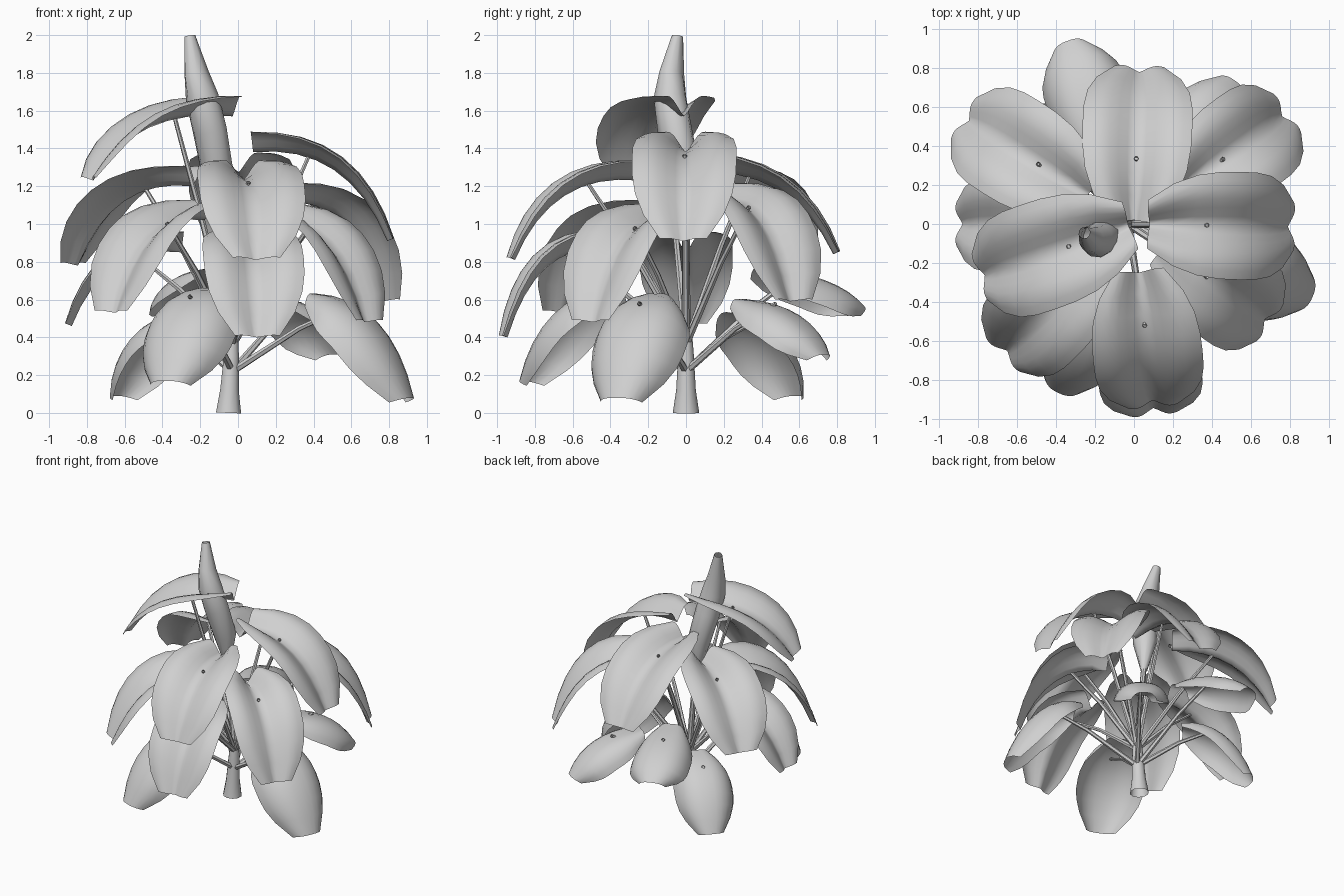
import bpy
import math
from mathutils import Vector

cube = bpy.data.objects.get("Cube")
if cube:
    bpy.data.objects.remove(cube, do_unlink=True)

# One plain grey for the whole plant
grey = bpy.data.materials.new("soft_grey")
grey.use_nodes = True
colour = (0.63, 0.63, 0.63, 1)
grey.diffuse_color = colour
grey.node_tree.nodes["Principled BSDF"].inputs["Base Color"].default_value = colour


def add_mesh(name, verts, faces, angle=40):
    mesh = bpy.data.meshes.new(name)
    mesh.from_pydata(verts, [], faces)
    mesh.materials.append(grey)
    obj = bpy.data.objects.new(name, mesh)
    bpy.context.scene.collection.objects.link(obj)
    bpy.ops.object.select_all(action='DESELECT')
    obj.select_set(True)
    bpy.context.view_layer.objects.active = obj
    bpy.ops.object.shade_smooth_by_angle(angle=math.radians(angle))
    return obj


def grid_faces(rows, cols, wrap=False):
    faces = []
    for i in range(rows - 1):
        for j in range(cols if wrap else cols - 1):
            k = (j + 1) % cols
            faces.append((i * cols + j, i * cols + k,
                          (i + 1) * cols + k, (i + 1) * cols + j))
    return faces


def tube(name, points, radii, sides=8):
    """Open tube swept through points, with a radius at each."""
    points = [Vector(p) for p in points]
    verts = []
    for i, (p, r) in enumerate(zip(points, radii)):
        along = points[min(i + 1, len(points) - 1)] - points[max(i - 1, 0)]
        turn = along.to_track_quat('Z', 'Y')
        for s in range(sides):
            a = math.tau * s / sides
            verts.append(p + turn @ Vector((r * math.cos(a), r * math.sin(a), 0)))
    return add_mesh(name, verts, grid_faces(len(points), sides, True))


def leaf(name, azimuth, r_base, r_tip, z_base, z_tip, half_width, arch, curl, lift, stem_z):
    """Arched blade with a sunken midrib, plus the stalk that carries it."""
    a = math.radians(azimuth)
    out = Vector((math.cos(a), math.sin(a), 0))
    side = Vector((-out.y, out.x, 0))
    up = Vector((0, 0, 1))
    base = out * r_base + up * z_base
    tip = out * r_tip + up * z_tip
    bend = base.lerp(tip, 0.7)
    bend.z = z_base + arch

    def spine(u):
        return base * (1 - u) ** 2 + bend * 2 * u * (1 - u) + tip * u * u

    rows, cols = 9, 13
    verts = []
    for i in range(rows):
        u = i / (rows - 1)
        along = ((bend - base) * (1 - u) + (tip - bend) * u).normalized()
        normal = along.cross(side)
        width = half_width * (1 - 0.55 * abs(2 * u - 1) ** 3)
        for j in range(cols):
            v = 2 * j / (cols - 1) - 1
            across = width * math.sin(curl * v) / curl
            drop = width * (1 - math.cos(curl * v)) / curl
            rise = math.sin(min(abs(v) * 1.9, math.pi / 2)) ** 1.3
            ridge = lift * (1 - 0.6 * u * u) * rise
            verts.append(spine(u) + side * across + normal * (ridge - drop))
    add_mesh(name + "_leaf", verts, grid_faces(rows, cols), 85)

    # Stalk ends just through the blade
    root = Vector((-0.03, 0, stem_z))
    end = spine(0.33) + up * 0.015
    middle = root.lerp(end, 0.55) + up * 0.03
    tube(name + "_stalk", [root, middle, end], [0.02, 0.015, 0.011], 6)


# Upper leaves: name, azimuth, base and tip radius, base and tip height, half width
upper = [
    ("left", 359, 0.08, 0.79, 1.38, 0.91, 0.28),
    ("back", 88, 0.02, 0.78, 1.27, 0.84, 0.285),
    ("front", 276, 0.25, 0.91, 1.23, 0.81, 0.285),
    ("top_right", 199, 0.03, 0.81, 1.57, 1.23, 0.285),
    ("back_right", 148, 0.28, 1, 1.2, 0.78, 0.28),
    ("back_left", 36, 0.3, 0.94, 1.11, 0.59, 0.275),
    ("front_left", 324, 0.2, 0.83, 1, 0.48, 0.27),
    ("front_right", 225, 0.25, 0.92, 1.02, 0.53, 0.275),
    ("middle_front", 276, 0.43, 0.95, 0.86, 0.4, 0.27),
    ("middle_right", 180, 0.3, 0.88, 0.85, 0.46, 0.25),
]
for spec in upper:
    leaf(*spec, arch=0.05, curl=0.25, lift=0.12, stem_z=0.36)

# Lower leaves hang and cup more
lower = [
    ("low_left", 338, 0.43, 0.99, 0.63, 0.08, 0.36),
    ("low_front", 246, 0.4, 0.95, 0.66, 0.17, 0.35),
    ("low_back_right", 138, 0.35, 0.87, 0.53, 0.09, 0.3),
    ("low_back_left", 55, 0.35, 0.9, 0.6, 0.31, 0.28),
    ("low_back", 110, 0.4, 1, 0.76, 0.56, 0.3),
]
for spec in lower:
    leaf(*spec, arch=-0.01, curl=1.35, lift=0.025, stem_z=0.22)

# Flared trunk
tube("trunk", [(-0.05, 0, 0), (-0.045, 0, 0.12), (-0.035, 0, 0.3), (-0.03, 0, 0.45)],
     [0.07, 0.052, 0.042, 0.03], 10)

# Rolled young leaf on its own stalk
tube("bud_stalk", [(-0.03, 0, 0.4), (-0.07, 0, 0.85), (-0.1, 0, 1.12)],
     [0.025, 0.02, 0.02])
tube("rolled_bud", [(-0.095, 0, 1.05), (-0.11, -0.01, 1.28), (-0.15, -0.06, 1.5),
                    (-0.19, -0.085, 1.67), (-0.22, -0.075, 1.8), (-0.255, -0.045, 1.995)],
     [0.025, 0.085, 0.092, 0.088, 0.066, 0.03], 10)
